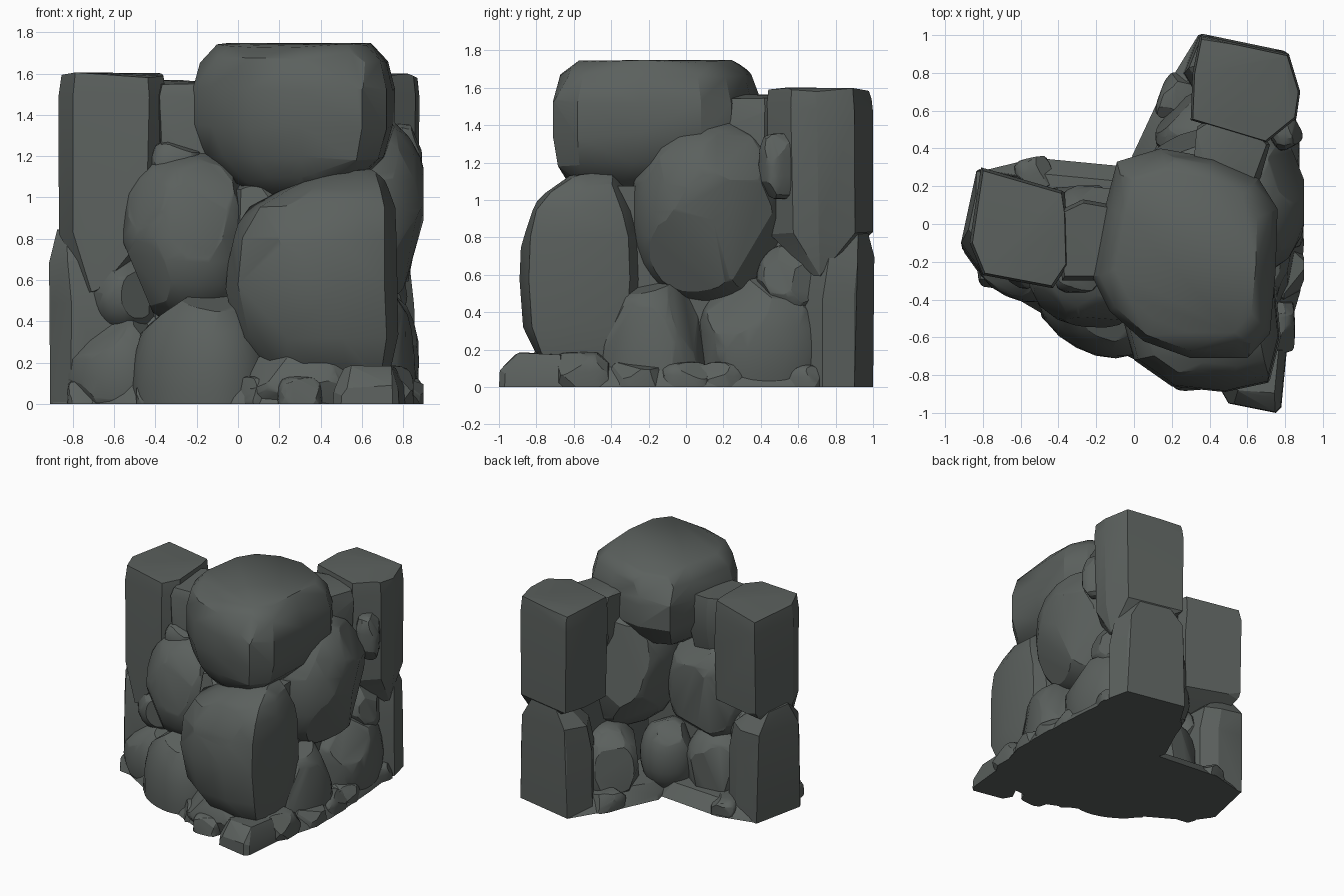
import bpy, bmesh, math, random
from mathutils import Vector, Matrix

stone = bpy.data.materials.new("dark_grey_stone")
stone.diffuse_color = (0.105, 0.118, 0.111, 1)


def finish(name, bm, seed, chips, depth, angle):
    """Chip the convex solid with random planes, trim it at the ground and shade it."""
    rnd = random.Random(seed)

    def cut(co, no):
        geom = bm.verts[:] + bm.edges[:] + bm.faces[:]
        bmesh.ops.bisect_plane(bm, geom=geom, plane_co=co, plane_no=no, clear_outer=True)
        rim = [e for e in bm.edges if e.is_boundary]
        if rim:
            bmesh.ops.holes_fill(bm, edges=rim)

    for _ in range(chips):
        n = Vector((rnd.gauss(0, 1), rnd.gauss(0, 1), rnd.gauss(0, 0.8))).normalized()
        far = max(v.co.dot(n) for v in bm.verts)
        cut(n * (far - depth * rnd.uniform(0.4, 1)), n)
    cut(Vector((0, 0, 0)), Vector((0, 0, -1)))
    cut(Vector((0.9, 0, 0)), Vector((1, 0, 0)))
    bmesh.ops.recalc_face_normals(bm, faces=bm.faces[:])
    mesh = bpy.data.meshes.new(name)
    bm.to_mesh(mesh)
    bm.free()
    mesh.materials.append(stone)
    ob = bpy.data.objects.new(name, mesh)
    bpy.context.collection.objects.link(ob)
    bpy.ops.object.select_all(action='DESELECT')
    ob.select_set(True)
    bpy.context.view_layer.objects.active = ob
    bpy.ops.object.shade_smooth_by_angle(angle=math.radians(angle))


def boulder(name, centre, half, yaw=0, power=2.6, seed=1, chips=14, chip=0.16):
    """Squared-off ellipsoid with chipped facets."""
    bm = bmesh.new()
    bmesh.ops.create_icosphere(bm, subdivisions=3, radius=1)
    for v in bm.verts:
        k = sum(abs(c) ** power for c in v.co) ** (-1 / power)
        v.co = Vector([c * k * h * 1.03 for c, h in zip(v.co, half)])
    bm.transform(Matrix.Translation(centre) @ Matrix.Rotation(math.radians(yaw), 4, 'Z'))
    finish(name, bm, seed, chips, chip * min(half), 26)


def block(name, outline, levels, seed=1, chips=3, depth=0.04, angle=24):
    """Hull of a plan outline repeated at (height, scale, shift x, shift y) levels."""
    rnd = random.Random(seed)
    bm = bmesh.new()
    cx = sum(p[0] for p in outline) / len(outline)
    cy = sum(p[1] for p in outline) / len(outline)
    for z, s, dx, dy in levels:
        for x, y in outline:
            dz = rnd.uniform(-0.03, 0) if z > 0 else 0
            bm.verts.new((cx + (x - cx) * s + dx, cy + (y - cy) * s + dy, z + dz))
    bmesh.ops.convex_hull(bm, input=bm.verts[:])
    loose = [v for v in bm.verts if not v.link_faces]
    bmesh.ops.delete(bm, geom=loose, context='VERTS')
    finish(name, bm, seed, chips, depth, angle)


# Great capstone
cap = [(-0.22, -0.28), (-0.15, 0.1), (-0.09, 0.33), (0.14, 0.40), (0.42, 0.35), (0.66, 0.24),
       (0.76, 0.08), (0.75, -0.25), (0.72, -0.58), (0.6, -0.71), (0.3, -0.71), (0.05, -0.62), (-0.13, -0.46)]
block("capstone", cap, [(1.03, 0.3, -0.03, -0.2), (1.1, 0.62, 0.01, -0.13), (1.2, 0.88, 0.01, -0.04),
                        (1.36, 1, 0, 0), (1.54, 1, 0, 0), (1.68, 0.93, 0, 0), (1.75, 0.77, 0, 0.01)], 4, 4, 0.03, 30)

# Left pillar: the upper stone tapers to a wedge over the lower one
left = [(-0.81, 0.3), (-0.36, 0.17), (-0.39, -0.05), (-0.35, -0.22), (-0.43, -0.34), (-0.8, -0.27), (-0.87, -0.1)]
block("left_pillar_upper", left, [(0.57, 0.12, -0.11, -0.18), (0.84, 0.96, -0.01, 0),
                                  (1.5, 1, 0, 0), (1.61, 0.95, 0, 0)], 3, 2, 0.02)
left_low = [(-0.82, 0.29), (-0.62, 0.26), (-0.5, 0.18), (-0.46, -0.2), (-0.55, -0.26), (-0.81, -0.27), (-0.91, -0.13)]
block("left_pillar_lower", left_low, [(0, 1, 0, 0), (0.5, 0.98, 0, 0), (0.7, 0.9, -0.03, 0.02),
                                      (0.85, 0.45, -0.1, 0.04)], 6, 1, 0.015)

# Back pillar, built the same way
back = [(0.35, 1.0), (0.82, 0.9), (0.88, 0.7), (0.86, 0.56), (0.7, 0.43), (0.5, 0.53), (0.3, 0.55), (0.31, 0.8)]
block("back_pillar_upper", back, [(0.62, 0.12, 0.2, 0.03), (0.84, 0.97, 0.0, 0.01),
                                  (1.5, 1, 0, 0), (1.61, 0.96, 0, 0)], 8, 2, 0.02)
back_low = [(0.34, 1.0), (0.82, 0.9), (0.86, 0.73), (0.72, 0.58), (0.38, 0.6), (0.26, 0.8)]
block("back_pillar_lower", back_low, [(0, 1, 0, 0), (0.5, 0.98, 0, 0), (0.7, 0.9, 0.0, 0.03),
                                      (0.88, 0.4, 0.02, 0.1)], 9, 1, 0.015)

# Narrow stones between the pillars and the capstone
block("left_shoulder", [(-0.42, 0.06), (-0.27, 0.13), (-0.1, 0.1), (-0.1, -0.3), (-0.38, -0.3)],
      [(1.1, 0.85, 0, -0.03), (1.3, 0.97, 0, 0), (1.5, 1, 0, 0), (1.57, 0.9, 0, 0)], 2)
block("back_shoulder", [(0.29, 0.3), (0.31, 0.5), (0.42, 0.57), (0.6, 0.56), (0.72, 0.42), (0.66, 0.2), (0.4, 0.2)],
      [(1.15, 0.8, 0.03, -0.02), (1.32, 0.97, 0, 0), (1.5, 1, 0, 0), (1.57, 0.92, 0, 0)], 5)

# Large boulders in the middle of the walls
boulder("left_wall_boulder", (-0.21, -0.16, 0.81), (0.33, 0.38, 0.41), -14, 2.5, 11)
boulder("right_wall_boulder", (0.48, 0.13, 0.94), (0.43, 0.41, 0.49), -8, 2.4, 12)
corner = [(-0.06, -0.5), (0.0, -0.72), (0.2, -0.86), (0.48, -0.89), (0.71, -0.84), (0.77, -0.6), (0.74, -0.3),
          (0.5, -0.18), (0.12, -0.25)]
block("corner_boulder", corner, [(0.14, 0.66, 0.09, 0), (0.34, 0.94, 0.03, 0), (0.58, 1, 0, 0), (0.82, 0.97, 0.01, 0),
                                 (0.96, 0.85, 0.05, 0), (1.06, 0.63, 0.1, 0.02), (1.15, 0.34, 0.17, 0.06)],
      13, 5, 0.04, 30)

# Narrow core that closes the crevices
block("left_core", [(-0.5, 0.0), (0.3, 0.05), (0.4, -0.3), (-0.4, -0.2)], [(0.05, 1, 0, 0), (1.0, 1, 0, 0)], 1, 0)
block("back_core", [(0.36, 0.1), (0.45, 0.7), (0.65, 0.7), (0.65, -0.4), (0.3, -0.3)],
      [(0.05, 1, 0, 0), (1.1, 1, 0, 0)], 1, 0)

# Footing slabs
for i, plan in enumerate([
        [(-0.9, -0.15), (-0.81, 0.28), (-0.52, 0.35), (0.0, 0.3), (0.3, 0.0), (0.3, -0.85), (0.05, -0.74),
         (-0.46, -0.49), (-0.8, -0.29)],
        [(0.34, 1.0), (0.82, 0.9), (0.87, 0.4), (0.9, -0.1), (0.88, -0.36), (0.78, -0.7), (0.25, -0.85),
         (-0.01, 0.36), (0.13, 0.66)]]):
    block(f"footing_{i}", plan, [(0, 1, 0, 0), (0.04, 0.97, 0, 0), (0.12, 0.84, 0, 0)], i, 0)

# Base boulders: centre, half size, yaw
base = [((-0.56, -0.13, 0.12), (0.28, 0.27, 0.33), -25), ((-0.17, -0.40, 0.08), (0.34, 0.28, 0.48), -28),
        ((0.6, 0.42, 0.2), (0.27, 0.36, 0.41), 5), ((0.62, -0.18, 0.1), (0.25, 0.28, 0.48), 0),
        ((-0.3, -0.03, 0.2), (0.26, 0.26, 0.33), 0), ((0.37, 0.43, 0.2), (0.24, 0.26, 0.33), 30),
        ((0.08, 0.1, 0.25), (0.2, 0.2, 0.27), 45), ((-0.55, -0.12, 0.54), (0.17, 0.22, 0.2), 0),
        ((0.67, 0.56, 0.56), (0.15, 0.18, 0.2), 0), ((0.35, -0.6, 0.08), (0.33, 0.24, 0.2), 0)]
for i, (c, h, yaw) in enumerate(base):
    boulder(f"base_boulder_{i}", c, h, yaw, 2.2, 20 + i, 14, 0.2)

# Stones wedged between the boulders
wedge = [((-0.3, -0.22, 1.12), (0.12, 0.14, 0.15)), ((0.1, -0.35, 0.86), (0.14, 0.2, 0.2)),
         ((0.79, 0.5, 1.18), (0.08, 0.1, 0.17))]
for i, (c, h) in enumerate(wedge):
    boulder(f"wedge_stone_{i}", c, h, 15 * i, 4, 40 + i, 12, 0.3)

# Corner foot and low chipped stones along the ground
block("corner_foot", [(0.46, -0.88), (0.5, -0.95), (0.75, -1.0), (0.78, -0.97), (0.81, -0.66), (0.6, -0.6)],
      [(0, 1, 0, 0), (0.1, 0.97, 0, 0), (0.2, 0.72, 0, 0.04)], 7, 2, 0.02)
pebbles = [(0.79, -0.25, 0.11), (0.79, 0.0, 0.1), (0.78, 0.2, 0.1), (0.76, 0.62, 0.09), (0.3, -0.75, 0.1),
           (0.08, -0.63, 0.1), (-0.38, -0.42, 0.09), (-0.72, -0.21, 0.1), (-0.52, 0.24, 0.09),
           (0.24, 0.66, 0.1), (0.7, -0.55, 0.14), (0.6, -0.6, 0.12)]
for i, (x, y, r) in enumerate(pebbles):
    boulder(f"ground_stone_{i}", (x, y, r * 0.3), (r * 1.05, r * 1.3, r), 20 * (i % 3 - 1), 4, 60 + i, 10, 0.35)
